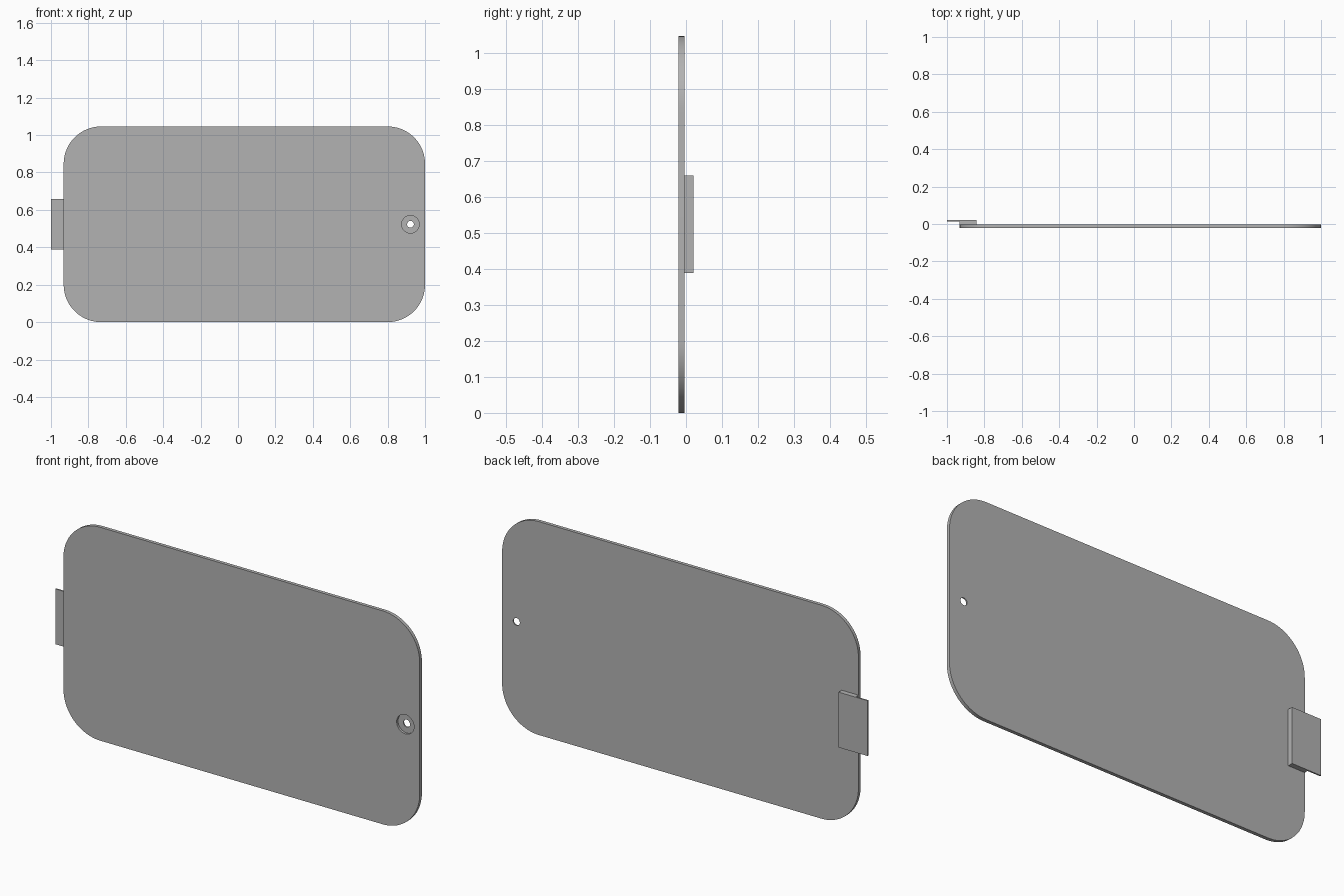
import bpy
import bmesh
from math import cos, sin, pi, radians
from mathutils import Matrix, Vector

if "Cube" in bpy.data.objects:
    bpy.data.objects.remove(bpy.data.objects["Cube"], do_unlink=True)

# Overall layout
LEFT, RIGHT, HEIGHT = -0.932, 1.0, 1.046
FRONT, BACK, TAB_BACK = -0.021, -0.004, 0.021
CORNER = 0.2
MID = HEIGHT / 2
HOLE_X = 0.922

grey = bpy.data.materials.new("plain grey")
grey.use_nodes = True
colour = (0.45, 0.45, 0.45, 1)
grey.diffuse_color = colour
grey.node_tree.nodes["Principled BSDF"].inputs["Base Color"].default_value = colour


def finish(name, bm):
    bmesh.ops.recalc_face_normals(bm, faces=bm.faces)
    mesh = bpy.data.meshes.new(name)
    bm.to_mesh(mesh)
    bm.free()
    mesh.materials.append(grey)
    obj = bpy.data.objects.new(name, mesh)
    bpy.context.collection.objects.link(obj)
    return obj


def extrude_outline(name, points, offset):
    """Extrude a closed outline of 3D points along an offset."""
    bm = bmesh.new()
    face = bm.faces.new([bm.verts.new(p) for p in points])
    result = bmesh.ops.extrude_face_region(bm, geom=[face], use_keep_orig=True)
    verts = [v for v in result["geom"] if isinstance(v, bmesh.types.BMVert)]
    bmesh.ops.translate(bm, verts=verts, vec=Vector(offset))
    return finish(name, bm)


def hole_cutter(name, radius, y0, y1):
    bm = bmesh.new()
    place = Matrix.Translation((HOLE_X, (y0 + y1) / 2, MID)) @ Matrix.Rotation(pi / 2, 4, "X")
    bmesh.ops.create_cone(bm, cap_ends=True, segments=48, radius1=radius,
                          radius2=radius, depth=y1 - y0, matrix=place)
    return finish(name, bm)


# Cover plate with rounded corners
STEPS = 20
centres = [(RIGHT - CORNER, HEIGHT - CORNER), (LEFT + CORNER, HEIGHT - CORNER),
           (LEFT + CORNER, CORNER), (RIGHT - CORNER, CORNER)]
outline = []
for quarter, (cx, cz) in enumerate(centres):
    for i in range(STEPS + 1):
        a = (quarter + i / STEPS) * pi / 2
        outline.append((cx + CORNER * cos(a), FRONT, cz + CORNER * sin(a)))
plate = extrude_outline("cover_plate", outline, (0, BACK - FRONT, 0))

# Screw hole with a flat-bottomed recess on the front
for cutter in (hole_cutter("recess_cutter", 0.047, FRONT - 0.02, FRONT + 0.011),
               hole_cutter("hole_cutter", 0.018, FRONT - 0.03, BACK + 0.03)):
    cut = plate.modifiers.new("cut", "BOOLEAN")
    cut.operation = "DIFFERENCE"
    cut.solver = "EXACT"
    cut.object = cutter
    bpy.context.view_layer.objects.active = plate
    bpy.ops.object.modifier_apply(modifier=cut.name)
    bpy.data.objects.remove(cutter, do_unlink=True)

bpy.ops.object.select_all(action="DESELECT")
plate.select_set(True)
bpy.context.view_layer.objects.active = plate
bpy.ops.object.shade_smooth_by_angle(angle=radians(30))

# Stepped tab: a thick foot on the back and a thin tongue past the edge
TAB_LOW, TAB_HIGH = 0.388, 0.659
profile = [(-0.842, BACK), (-0.842, TAB_BACK), (-1.0, TAB_BACK),
           (-1.0, 0.014), (LEFT, 0.014), (LEFT, BACK)]
extrude_outline("latch_tab", [(x, y, TAB_LOW) for x, y in profile],
                (0, 0, TAB_HIGH - TAB_LOW))
